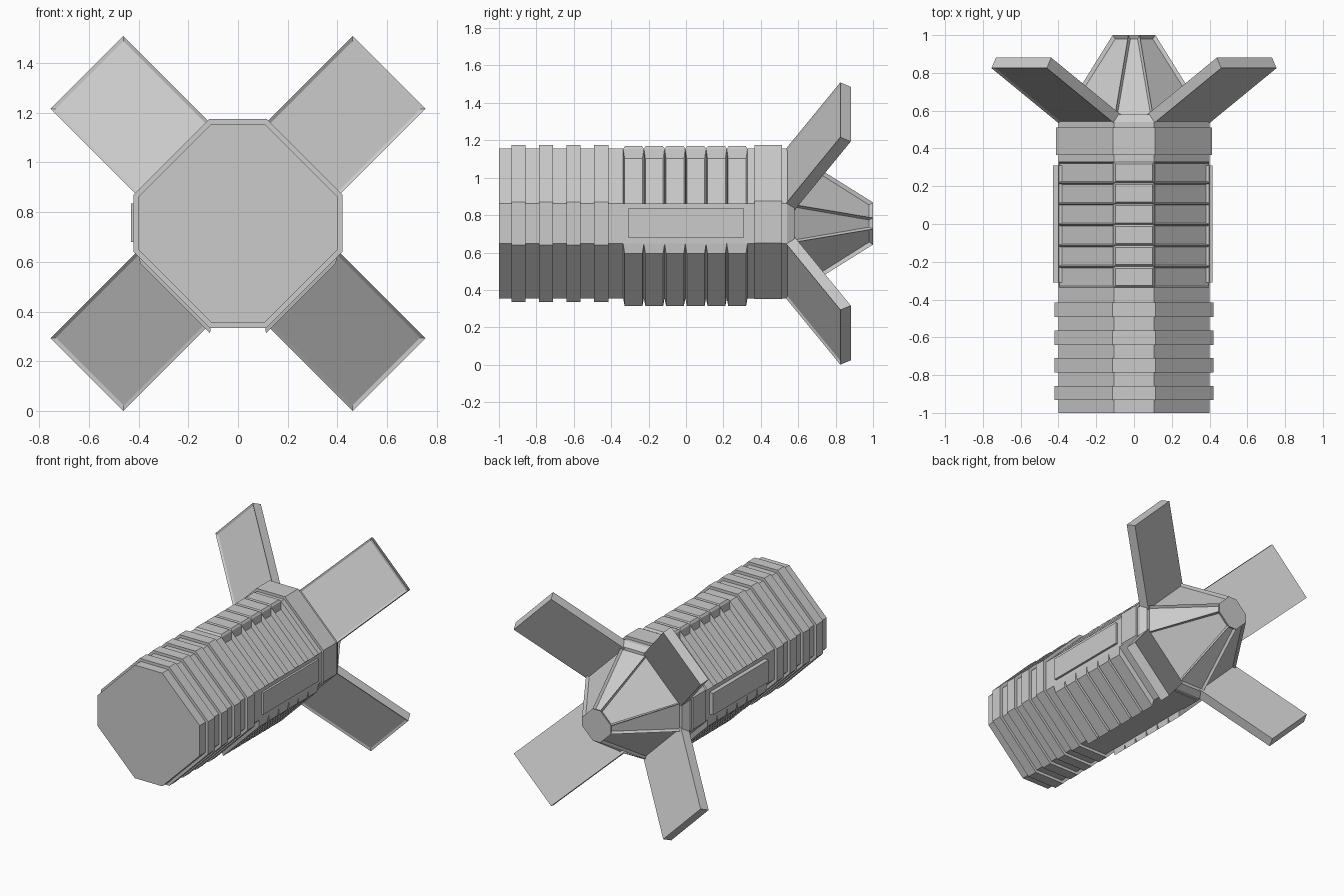
import bpy, bmesh, math
from mathutils import Vector

if "Cube" in bpy.data.objects:
    bpy.data.objects.remove(bpy.data.objects["Cube"])

ZC = 0.755          # height of the long axis


def octagon(h, f, dz=0.0):
    """Chamfered-square section: h = half width, f = half length of the flats."""
    pts = [(h, -f), (h, f), (f, h), (-f, h), (-h, f), (-h, -f), (-f, -h), (f, -h)]
    return [(x, z + ZC + dz) for x, z in pts]


def finish(name, bm):
    me = bpy.data.meshes.new(name)
    bm.to_mesh(me)
    bm.free()
    ob = bpy.data.objects.new(name, me)
    bpy.context.collection.objects.link(ob)
    return ob


def loft(sections, dz=0.0):
    """Join octagon sections (y, h, f) along y and cap both ends."""
    bm = bmesh.new()
    rings = [[bm.verts.new((x, y, z)) for x, z in octagon(h, f, dz)] for y, h, f in sections]
    for a, b in zip(rings, rings[1:]):
        for i in range(8):
            j = (i + 1) % 8
            bm.faces.new((a[i], a[j], b[j], b[i]))
    bm.faces.new(rings[0])
    bm.faces.new(rings[-1])
    bmesh.ops.recalc_face_normals(bm, faces=bm.faces[:])
    return bm


def box(name, lo, hi):
    bm = bmesh.new()
    bmesh.ops.create_cube(bm, size=1)
    for v in bm.verts:
        v.co = Vector([lo[i] + (v.co[i] + 0.5) * (hi[i] - lo[i]) for i in range(3)])
    return finish(name, bm)


# Main hull: raised rings at the front, then six slatted segments
core, ring = (0.40, 0.107), (0.42, 0.115)
secs = [(-1.0, *core)]
for y0, y1 in [(-0.933, -0.858), (-0.785, -0.71), (-0.64, -0.565), (-0.493, -0.415)]:
    secs += [(y0, *core), (y0, *ring), (y1, *ring), (y1, *core)]
S0, PITCH = -0.336, 0.1108
secs += [(S0 + PITCH * i, *core) for i in range(7)]
secs += [(0.54, *core)]
bm = loft(secs)
bm.normal_update()
diag, top = [], []
for f in bm.faces:
    c, n = f.calc_center_median(), f.normal
    if S0 < c.y < S0 + 6 * PITCH and abs(n.y) < 0.1:
        if abs(abs(n.x) - abs(n.z)) < 0.1:
            diag.append(f)
        elif n.z > 0.9:
            top.append(f)
# Slanted slats drop straight down: vents above, raised slats below
bmesh.ops.inset_individual(bm, faces=diag, thickness=0.011)
for f in diag:
    bmesh.ops.translate(bm, verts=f.verts[:], vec=(0, 0, -0.047))
# Small raised slats along the top
bmesh.ops.inset_individual(bm, faces=top, thickness=0.014)
for f in top:
    bmesh.ops.translate(bm, verts=f.verts[:], vec=(0, 0, 0.014))
finish("hull", bm)

# Rear collar
finish("collar", loft([(0.365, 0.412, 0.112), (0.512, 0.412, 0.112)], 0.008))

# Side panels
box("right_panel", (0.38, -0.31, 0.68), (0.415, 0.31, 0.835))
box("left_panel", (-0.43, -0.31, 0.68), (-0.38, 0.31, 0.835))

# Tapered tail with a recessed panel in each facet
def tail_sec(y):
    k = 1 - 0.718 * (y - 0.54) / 0.46
    return (y, 0.40 * k, 0.107 * k)

bm = loft([tail_sec(0.54), tail_sec(0.58), tail_sec(1.0)])
bm.normal_update()
panels = [f for f in bm.faces if f.calc_center_median().y > 0.7 and abs(f.normal.y) < 0.9]
bmesh.ops.inset_individual(bm, faces=panels, thickness=0.017)
for f in panels:
    bmesh.ops.translate(bm, verts=f.verts[:], vec=f.normal * -0.018)
finish("tail_cone", bm)

# Four swept fins, each with an inset front panel
side = [(0.32, 0.512), (0.86, 0.825), (0.827, 0.881), (0.287, 0.568)]   # (radius, y)
for k in range(4):
    a = math.radians(45 + 90 * k)
    out = Vector((math.cos(a), 0, math.sin(a)))
    across = Vector((-math.sin(a), 0, math.cos(a)))
    bm = bmesh.new()
    loops = [[bm.verts.new(out * r + across * w + Vector((0, y, ZC))) for r, y in side]
             for w in (-0.207, 0.207)]
    bm.faces.new(loops[0])
    bm.faces.new(loops[1])
    for i in range(4):
        j = (i + 1) % 4
        bm.faces.new((loops[0][i], loops[0][j], loops[1][j], loops[1][i]))
    bmesh.ops.recalc_face_normals(bm, faces=bm.faces[:])
    bm.normal_update()
    front = min(bm.faces, key=lambda f: f.normal.y)
    bmesh.ops.inset_individual(bm, faces=[front], thickness=0.02)
    bmesh.ops.translate(bm, verts=front.verts[:], vec=front.normal * -0.008)
    finish("fin_%d" % (k + 1), bm)
